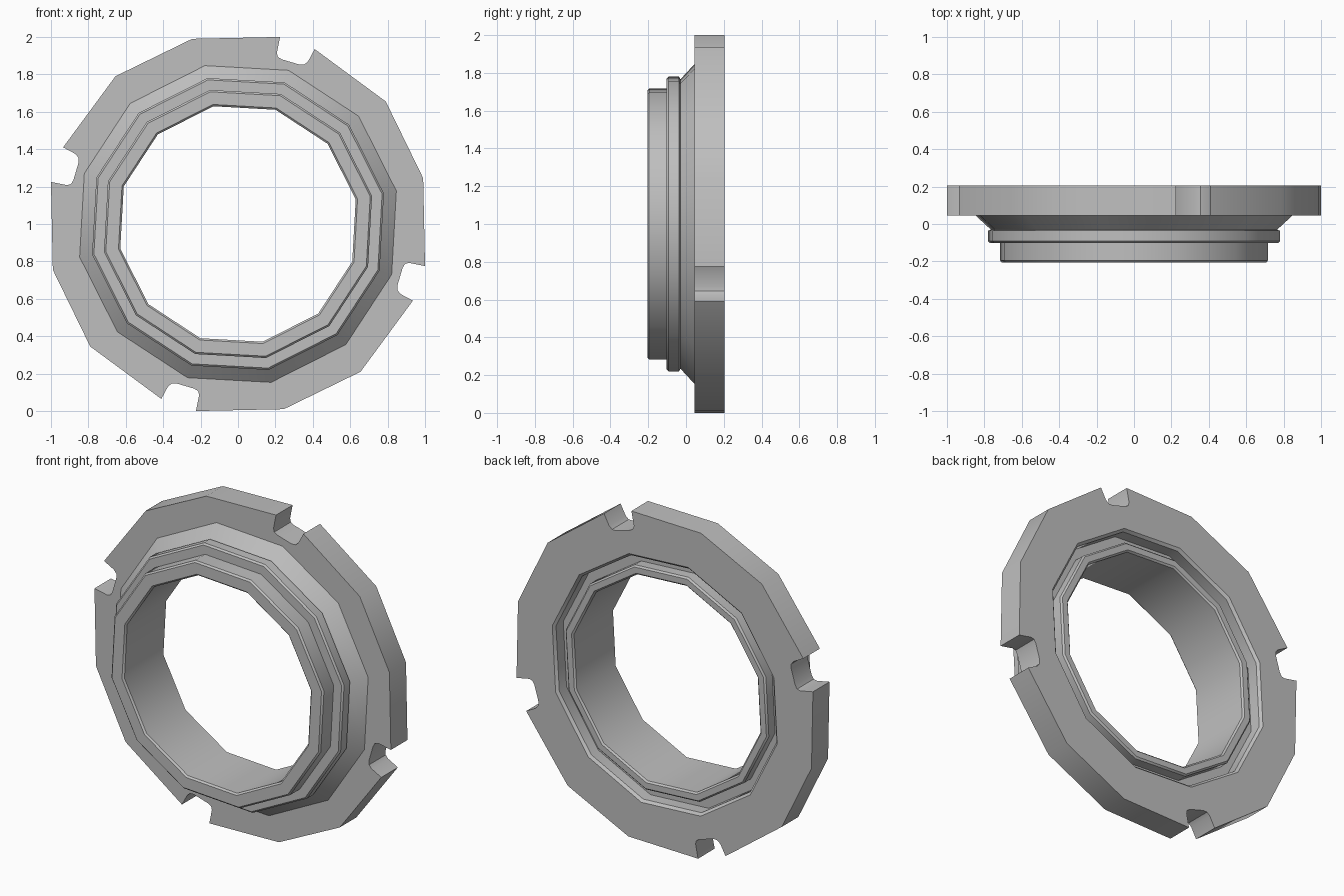
import bpy
import bmesh
from math import sin, cos, radians, pi
from mathutils import Vector

if "Cube" in bpy.data.objects:
    bpy.data.objects.remove(bpy.data.objects["Cube"])

FRONT, BACK = 0.045, 0.205   # flange faces along y
SIDES = 12
TURN = radians(11.8)         # twist of the twelve-sided body

# One quarter of the flange outline (x, z), ending in a rounded spanner notch
QUARTER = [(0.41, 0.935), (0.79, 0.655), (0.99, 0.245), (1.0, -0.225),
           (0.915, -0.208), (0.893, -0.213), (0.88, -0.235),
           (0.852, -0.33), (0.853, -0.355), (0.87, -0.375)]

# Lathe section (radius, y): cone, two chamfered steps, bore, rear lip, groove
SECTION = [(0.865, FRONT), (0.782, -0.03), (0.797, -0.036), (0.797, -0.092),
           (0.787, -0.102), (0.732, -0.102), (0.732, -0.195), (0.722, -0.205),
           (0.653, -0.205), (0.643, -0.195), (0.643, 0.18), (0.653, 0.19),
           (0.69, 0.19), (0.70, 0.18), (0.70, 0.12), (0.76, 0.12),
           (0.76, 0.19), (0.775, BACK)]


def ring(bm, points, y):
    return [bm.verts.new((x, y, z + 1)) for x, z in points]


def bridge(bm, a, b):
    n = len(a)
    for i in range(n):
        j = (i + 1) % n
        bm.faces.new((a[i], a[j], b[j], b[i]))


def fill_between(bm, outer, inner):
    edges = [bm.edges.get((loop[i - 1], loop[i]))
             for loop in (outer, inner) for i in range(len(loop))]
    bmesh.ops.triangle_fill(bm, edges=edges, use_beauty=True,
                            normal=Vector((0, 1, 0)))


bm = bmesh.new()

# Notched flange rim, the quarter repeated four times
outline = []
pts = QUARTER
for _ in range(4):
    outline += pts
    pts = [(z, -x) for x, z in pts]
rim_front = ring(bm, outline, FRONT)
rim_back = ring(bm, outline, BACK)
bridge(bm, rim_front, rim_back)

# Stepped twelve-sided body
angles = [TURN + 2 * pi * i / SIDES for i in range(SIDES)]
rings = [ring(bm, [(r * cos(a), r * sin(a)) for a in angles], y)
         for r, y in SECTION]
for a, b in zip(rings, rings[1:]):
    bridge(bm, a, b)

# Flat flange faces
fill_between(bm, rim_front, rings[0])
fill_between(bm, rim_back, rings[-1])
bmesh.ops.recalc_face_normals(bm, faces=bm.faces[:])

mesh = bpy.data.meshes.new("notched_ring")
bm.to_mesh(mesh)
bm.free()
obj = bpy.data.objects.new("notched_ring", mesh)
bpy.context.collection.objects.link(obj)

# Plain grey metal
mat = bpy.data.materials.new("plain_grey")
mat.use_nodes = True
grey = (0.52, 0.52, 0.52, 1)
mat.diffuse_color = grey
mat.node_tree.nodes["Principled BSDF"].inputs["Base Color"].default_value = grey
mesh.materials.append(mat)

bpy.ops.object.select_all(action="DESELECT")
obj.select_set(True)
bpy.context.view_layer.objects.active = obj
bpy.ops.object.shade_smooth_by_angle(angle=radians(35))
